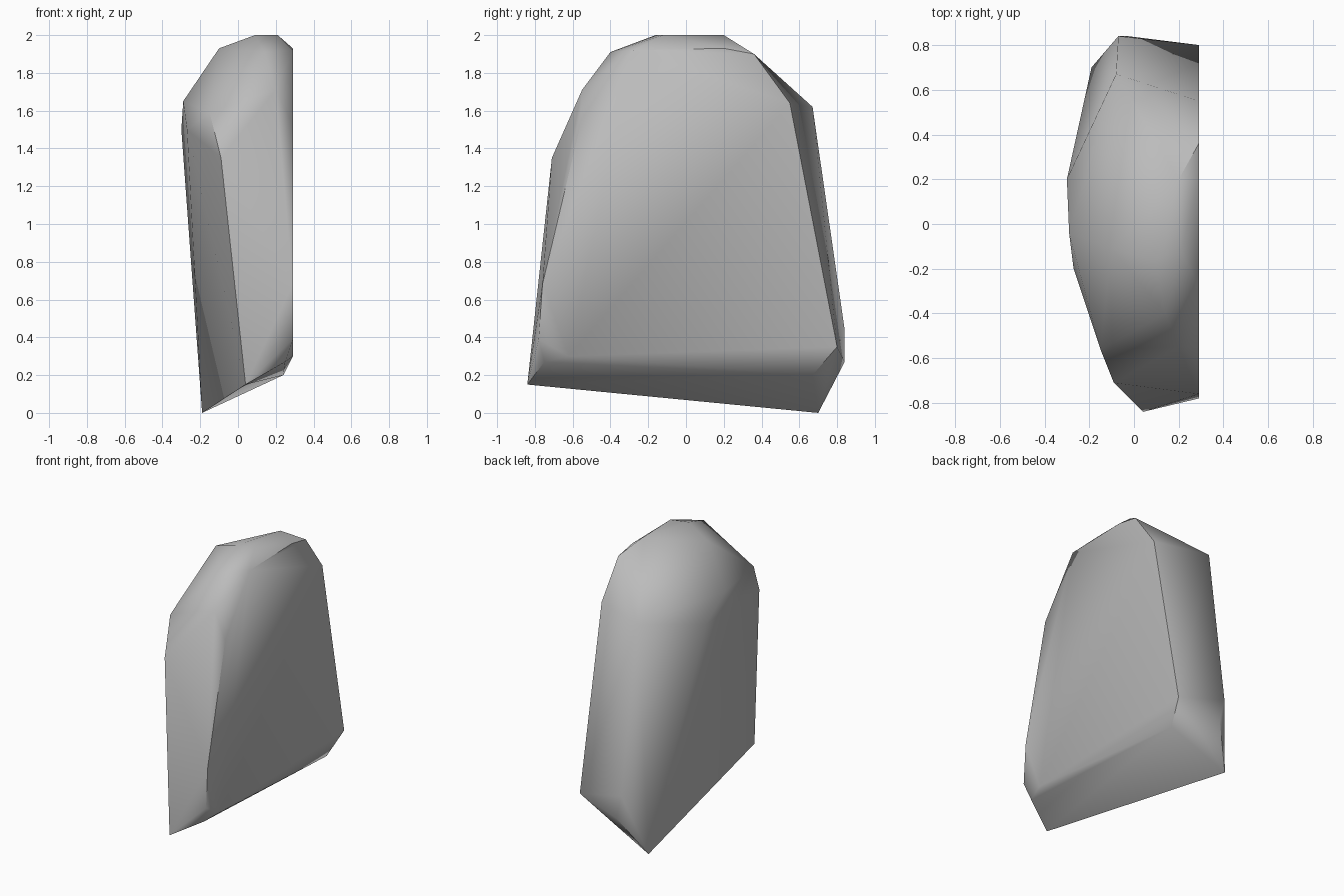
import bpy
import bmesh
import math
from mathutils import Vector

# Remove the default object
default_cube = bpy.data.objects.get("Cube")
if default_cube:
    bpy.data.objects.remove(default_cube, do_unlink=True)

# Flat cut side: outline in y and z on one upright plane
FLAT_X = 0.29
flat_outline = [
    (-0.78, 0.39), (-0.76, 0.68), (-0.56, 1.52), (-0.28, 1.92), (0.2, 1.93),
    (0.36, 1.9), (0.55, 1.64), (0.8, 0.35), (0.6, 0.36), (-0.62, 0.3),
]
flat_side = [(FLAT_X, y, z) for y, z in flat_outline]

# Sloping base with its bevelled corners
base = [
    (-0.19, 0.7, 0), (0.04, -0.84, 0.15), (0.25, -0.75, 0.27),
    (0.24, 0.67, 0.2), (-0.03, 0.84, 0.27),
]

# Rough bulging side, from the back ridge round to the front ridge
bulge = [
    (-0.07, 0.84, 0.44), (-0.08, 0.67, 1.62), (-0.3, 0.2, 1.5),
    (-0.29, -0.04, 1.65), (-0.27, -0.2, 1.5), (-0.15, -0.56, 1.59),
    (-0.09, -0.71, 1.35),
]

# Rounded crown, ending in a narrow level top
crown = [
    (0.2, -0.55, 1.71), (0.14, -0.4, 1.91), (-0.1, -0.11, 1.93),
    (0.09, -0.16, 2), (0.21, -0.12, 2), (0.2, 0.2, 2),
]


def make_material(name, colour):
    """Plain single-colour material for viewport and render."""
    material = bpy.data.materials.new(name)
    material.use_nodes = True
    material.diffuse_color = colour
    shader = material.node_tree.nodes["Principled BSDF"]
    shader.inputs["Base Color"].default_value = colour
    shader.inputs["Roughness"].default_value = 0.9
    return material


def make_boulder(name, corners, material):
    """Wrap a faceted stone skin tightly around its corner points."""
    bm = bmesh.new()
    for corner in corners:
        bm.verts.new(Vector(corner))
    hull = bmesh.ops.convex_hull(bm, input=bm.verts[:])
    spare = [item for item in hull["geom_interior"] + hull["geom_unused"]
             if isinstance(item, bmesh.types.BMVert)]
    bmesh.ops.delete(bm, geom=list(set(spare)), context="VERTS")

    # Merge the triangles of the flat cut side into one clean face
    bmesh.ops.dissolve_limit(bm, angle_limit=math.radians(1),
                             verts=bm.verts[:], edges=bm.edges[:])
    bmesh.ops.recalc_face_normals(bm, faces=bm.faces[:])

    mesh = bpy.data.meshes.new(name)
    bm.to_mesh(mesh)
    bm.free()
    mesh.materials.append(material)
    boulder = bpy.data.objects.new(name, mesh)
    bpy.context.collection.objects.link(boulder)
    return boulder


stone = make_material("stone grey", (0.5, 0.5, 0.5, 1))
boulder = make_boulder("boulder", flat_side + base + bulge + crown, stone)

# Soft shading over the worn facets, crisp along the main ridges
bpy.ops.object.select_all(action="DESELECT")
boulder.select_set(True)
bpy.context.view_layer.objects.active = boulder
bpy.ops.object.shade_smooth_by_angle(angle=math.radians(45))
